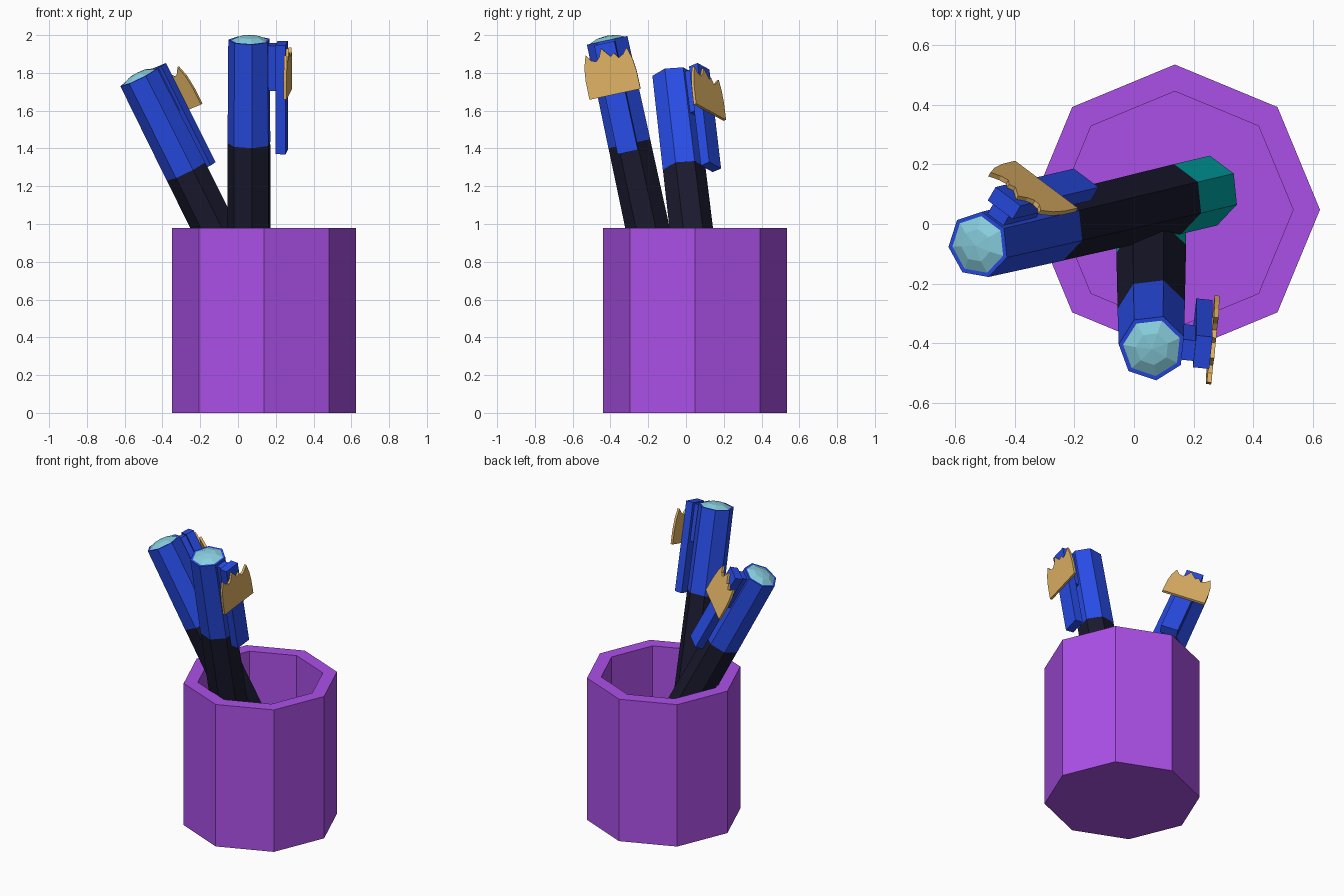
import bpy, bmesh, math
from mathutils import Vector, Matrix

if "Cube" in bpy.data.objects:
    bpy.data.objects.remove(bpy.data.objects["Cube"])


def mat(name, rgb):
    m = bpy.data.materials.new(name)
    m.diffuse_color = (*rgb, 1)
    m.use_nodes = True
    m.node_tree.nodes["Principled BSDF"].inputs["Base Color"].default_value = m.diffuse_color
    return m


PURPLE = mat("purple", (0.41, 0.08, 0.80))
BLUE = mat("blue", (0.022, 0.075, 0.82))
DARK = mat("dark_navy", (0.010, 0.010, 0.028))
GOLD = mat("gold", (0.75, 0.45, 0.13))
SKY = mat("light_blue", (0.25, 0.63, 0.74))
TEAL = mat("teal", (0.0, 0.40, 0.40))


def make(name, bm, material, matrix=None):
    bmesh.ops.remove_doubles(bm, verts=bm.verts, dist=1e-5)
    bmesh.ops.recalc_face_normals(bm, faces=bm.faces)
    me = bpy.data.meshes.new(name)
    bm.to_mesh(me)
    bm.free()
    me.materials.append(material)
    ob = bpy.data.objects.new(name, me)
    bpy.context.collection.objects.link(ob)
    if matrix:
        ob.matrix_world = matrix
    return ob


def lathe(profile, sides, start=0.0):
    """Turn (radius, z) points into faceted rings, closing both ends."""
    bm = bmesh.new()
    rings = []
    for r, z in profile:
        if r == 0:
            rings.append([bm.verts.new((0, 0, z))] * sides)
        else:
            rings.append([bm.verts.new((r * math.cos(start + math.tau * k / sides),
                                        r * math.sin(start + math.tau * k / sides), z))
                          for k in range(sides)])
    for a, b in zip(rings, rings[1:]):
        for k in range(sides):
            n = (k + 1) % sides
            quad = list(dict.fromkeys((a[k], a[n], b[n], b[k])))
            bm.faces.new(quad)
    for ring, (r, z) in ((rings[0], profile[0]), (rings[-1], profile[-1])):
        if r > 0:
            bm.faces.new(ring)
    return bm


def box(lo, hi):
    bm = bmesh.new()
    bmesh.ops.create_cube(bm, size=1)
    for v in bm.verts:
        v.co = [l + (c + 0.5) * (h - l) for l, h, c in zip(lo, hi, v.co)]
    return bm


def plate(points, x0, x1):
    """Extrude a (y, z) outline along x."""
    bm = bmesh.new()
    face = bm.faces.new([bm.verts.new((x0, y, z)) for y, z in points])
    ext = bmesh.ops.extrude_face_region(bm, geom=[face])["geom"]
    for v in ext:
        if isinstance(v, bmesh.types.BMVert):
            v.co.x = x1
    return bm


# Octagonal cup, hollow
make("cup", lathe([(0.487, 0), (0.487, 0.98), (0.397, 0.98), (0.397, 0.1)], 8),
     PURPLE, Matrix.Translation((0.137, 0.048, 0)))

# Badge outline: straight foot, bowed sides, jagged top
BADGE = [(-0.139, 0), (0.139, 0), (0.138, 0.10), (0.13, 0.17), (0.113, 0.23),
         (0.085, 0.198), (0.06, 0.185), (0.04, 0.215), (0.02, 0.20),
         (-0.022, 0.252), (-0.04, 0.21), (-0.06, 0.19), (-0.085, 0.198),
         (-0.11, 0.232), (-0.13, 0.17), (-0.138, 0.10)]


def marker(label, top, slope, clip_angle):
    # Local frame: z along the pen, x toward the clip, origin at the cap top
    u = Vector((slope[0], slope[1], 1)).normalized()
    e1 = Vector((u.z, 0, -u.x)).normalized()
    e2 = u.cross(e1)
    a = math.radians(clip_angle)
    c = e1 * math.cos(a) + e2 * math.sin(a)
    m = Matrix((c, u.cross(c), u)).transposed().to_4x4()
    m.translation = top
    s = math.pi / 7  # clip sits on a flat side

    make(label + "_cap", lathe([(0.117, -0.56), (0.113, 0), (0.098, 0), (0.098, -0.01)],
                               7, s), BLUE, m)
    make(label + "_cap_dome", lathe([(0.098, -0.008), (0.098, 0.0), (0.056, 0.018),
                                     (0, 0.024)], 7, s), SKY, m)
    make(label + "_barrel", lathe([(0.121, -1.45), (0.1165, -0.56)], 7, s), DARK, m)
    make(label + "_end", lathe([(0.121, -1.72), (0.121, -1.45)], 7, s), TEAL, m)
    make(label + "_clip_bridge", box((0.09, -0.035, -0.265), (0.15, 0.035, -0.02)), BLUE, m)
    make(label + "_clip_bar", box((0.143, -0.055, -0.602), (0.198, 0.055, -0.012)), BLUE, m)
    make(label + "_badge", plate([(y, z - 0.288) for y, z in BADGE], 0.196, 0.212), GOLD, m)


marker("front_marker", (0.061, -0.415, 1.973), (0.0, -0.215), -6)
marker("left_marker", (-0.522, -0.07, 1.780), (-0.5, -0.118), 55)
